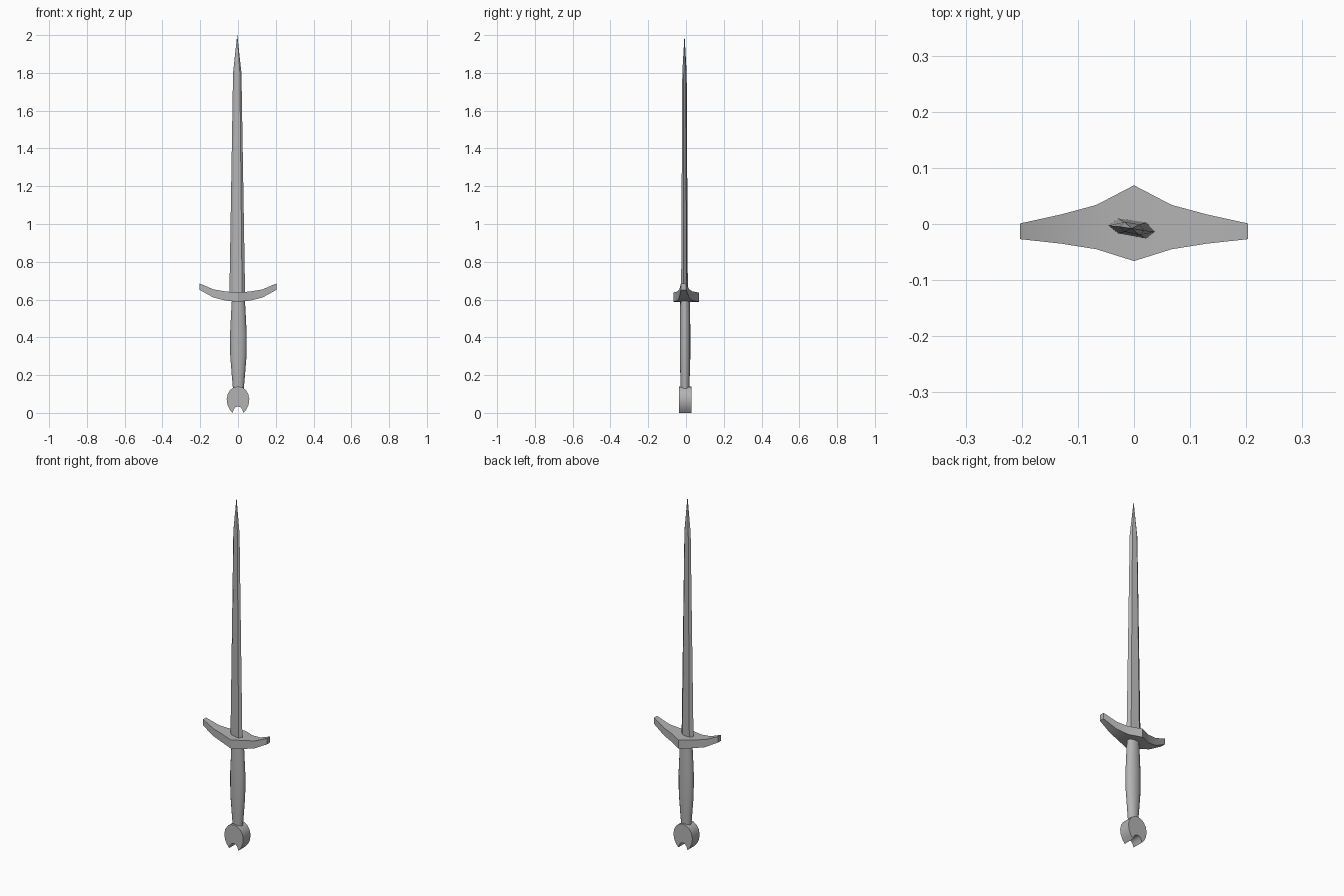
import bpy, bmesh
from math import cos, sin, tau, radians

if "Cube" in bpy.data.objects:
    bpy.data.objects.remove(bpy.data.objects["Cube"])

# dark steel grey shared by all parts
steel = bpy.data.materials.new("dark_grey")
steel.diffuse_color = (.45, .45, .45, 1)
steel.use_nodes = True
steel.node_tree.nodes["Principled BSDF"].inputs["Base Color"].default_value = steel.diffuse_color


def loft(name, rings, smooth=0):
    """Skin equal-length vertex rings and cap both ends."""
    bm = bmesh.new()
    loops = [[bm.verts.new(p) for p in r] for r in rings]
    n = len(loops[0])
    for a, b in zip(loops, loops[1:]):
        for i in range(n):
            j = (i + 1) % n
            bm.faces.new((a[i], a[j], b[j], b[i]))
    bm.faces.new(loops[0][::-1])
    bm.faces.new(loops[-1])
    bmesh.ops.recalc_face_normals(bm, faces=bm.faces)
    me = bpy.data.meshes.new(name)
    bm.to_mesh(me)
    bm.free()
    me.materials.append(steel)
    ob = bpy.data.objects.new(name, me)
    bpy.context.collection.objects.link(ob)
    if smooth:
        bpy.context.view_layer.objects.active = ob
        ob.select_set(True)
        bpy.ops.object.shade_smooth_by_angle(angle=radians(smooth))
        ob.select_set(False)
    return ob


# blade: slightly twisted hexagonal section, tapering to a point
section = [(-.042, .005), (-.024, .018), (.026, .011),
           (.042, -.006), (.026, -.018), (-.024, -.009)]
blade_rings = []
for z, s, sy in [(.60, 1, 1), (1.80, .53, .65), (2.0, .01, .01)]:
    blade_rings.append([(-.004 + x * s, -.008 + y * sy, z) for x, y in section])
loft("blade", blade_rings)

# crossguard: half stations (x, y back, y front, z bottom, z top), mirrored
half = [(0, .069, -.066, .588, .637), (.067, .034, -.045, .595, .643),
        (.13, .017, -.035, .611, .654), (.203, .001, -.027, .651, .685)]
stations = [(-x, *r) for x, *r in half[:0:-1]] + half
loft("crossguard", [[(x, yf, zb), (x, yb, zb), (x, yb, zt), (x, yf, zt)]
                    for x, yb, yf, zb, zt in stations], smooth=30)

# grip: elliptical handle, swollen in the middle
grip = [(.12, .028, .022), (.20, .035, .025), (.30, .043, .028),
        (.42, .044, .028), (.52, .039, .027), (.61, .034, .025)]
loft("grip", [[(.002 + rx * cos(tau * i / 16), -.005 + ry * sin(tau * i / 16), z)
               for i in range(16)] for z, rx, ry in grip], smooth=35)

# pommel: thick notched disc, profile mirrored in x
right = [(0, .14), (.021, .136), (.040, .123), (.054, .101), (.060, .073),
         (.056, .044), (.045, .019), (.029, 0), (.022, .019), (.013, .030), (0, .034)]
outline = right + [(-x, z) for x, z in right[-2:0:-1]]
loft("pommel", [[(x, y, z) for x, z in outline] for y in (-.038, .028)], smooth=35)
